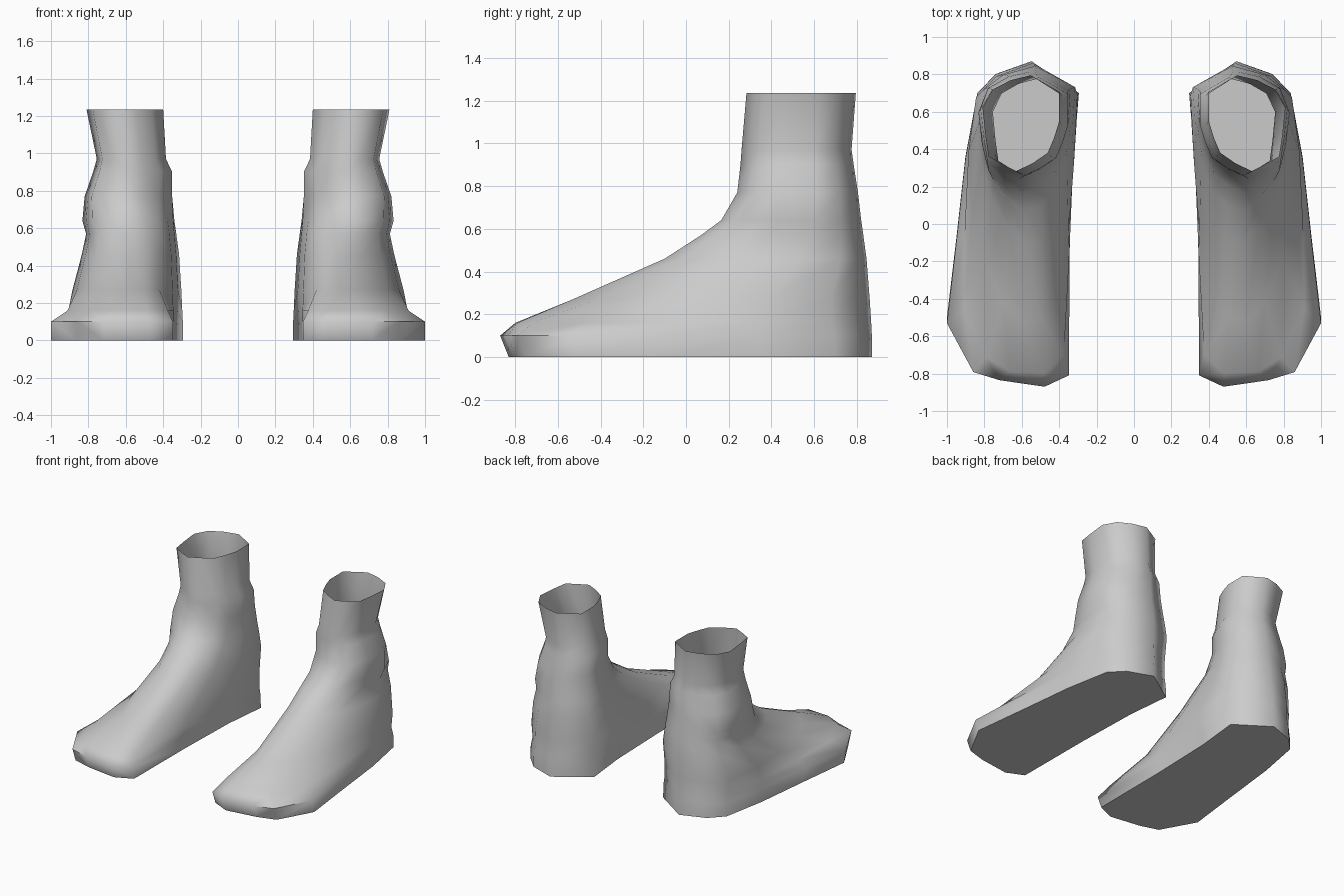
import bpy, bmesh, math

if "Cube" in bpy.data.objects:
    bpy.data.objects.remove(bpy.data.objects["Cube"])

grey = bpy.data.materials.new("grey")
grey.diffuse_color = (0.6, 0.6, 0.6, 1)
grey.use_nodes = True
grey.node_tree.nodes["Principled BSDF"].inputs["Base Color"].default_value = grey.diffuse_color

# Unit outlines (across, along), from the heel round the inner side, toes, outer side
SOLE = [(.36, 1), (0, .90), (.05, .70), (.07, .41), (.075, .035), (.26, 0), (.60, .02),
        (.80, .045), (1, .195), (.93, .44), (.86, .70), (.77, .90), (.63, .96)]
INSTEP = [(.41, 1), (0, .88), (.03, .62), (.08, .35), (.20, .12), (.34, .02), (.5, 0),
          (.68, .08), (.85, .24), (.96, .45), (1, .66), (.93, .87), (.74, .95)]
ANKLE = [(.37, 1), (0, .83), (0, .52), (.07, .34), (.15, .19), (.35, .08), (.56, 0),
         (.74, .07), (.92, .15), (.96, .36), (1, .66), (.87, .85), (.63, .95)]


def blend(a, b, t):
    return [(p[0] + (q[0] - p[0]) * t, p[1] + (q[1] - p[1]) * t) for p, q in zip(a, b)]


# Height, inner x, outer x, front y, back y, outline
RINGS = [
    (0.00, .295, 1.00, -.83, .87, SOLE),
    (0.10, .295, 1.00, -.87, .87, SOLE),
    (0.16, .298, .945, -.81, .867, blend(SOLE, INSTEP, .35)),
    (0.27, .303, .885, -.53, .86, INSTEP),
    (0.46, .315, .835, -.10, .845, INSTEP),
    (0.57, .33, .812, .07, .83, blend(INSTEP, ANKLE, .3)),
    (0.64, .34, .832, .165, .82, blend(INSTEP, ANKLE, .6)),
    (0.77, .352, .82, .24, .805, ANKLE),
    (0.90, .352, .775, .255, .785, ANKLE),
    (0.97, .385, .755, .26, .775, ANKLE),
    (1.235, .40, .81, .283, .795, ANKLE),
]


def make_foot(name, side):
    bm = bmesh.new()
    rings = []
    for z, xi, xo, yf, yb, outline in RINGS:
        rings.append([bm.verts.new((side * (xi + u * (xo - xi)), yf + v * (yb - yf), z))
                      for u, v in outline])
    # Skin, open at the top
    n = len(SOLE)
    for low, high in zip(rings, rings[1:]):
        for i in range(n):
            j = (i + 1) % n
            bm.faces.new((low[i], low[j], high[j], high[i]))
    # Flat sole
    bm.faces.new(rings[0])
    bmesh.ops.recalc_face_normals(bm, faces=bm.faces)
    bm.faces.ensure_lookup_table()
    if bm.faces[-1].normal.z > 0:
        bmesh.ops.reverse_faces(bm, faces=bm.faces)
    mesh = bpy.data.meshes.new(name)
    bm.to_mesh(mesh)
    bm.free()
    mesh.materials.append(grey)
    foot = bpy.data.objects.new(name, mesh)
    bpy.context.collection.objects.link(foot)
    bpy.ops.object.select_all(action='DESELECT')
    foot.select_set(True)
    bpy.context.view_layer.objects.active = foot
    bpy.ops.object.shade_smooth_by_angle(angle=math.radians(68))


make_foot("foot_right", 1)
make_foot("foot_left", -1)
